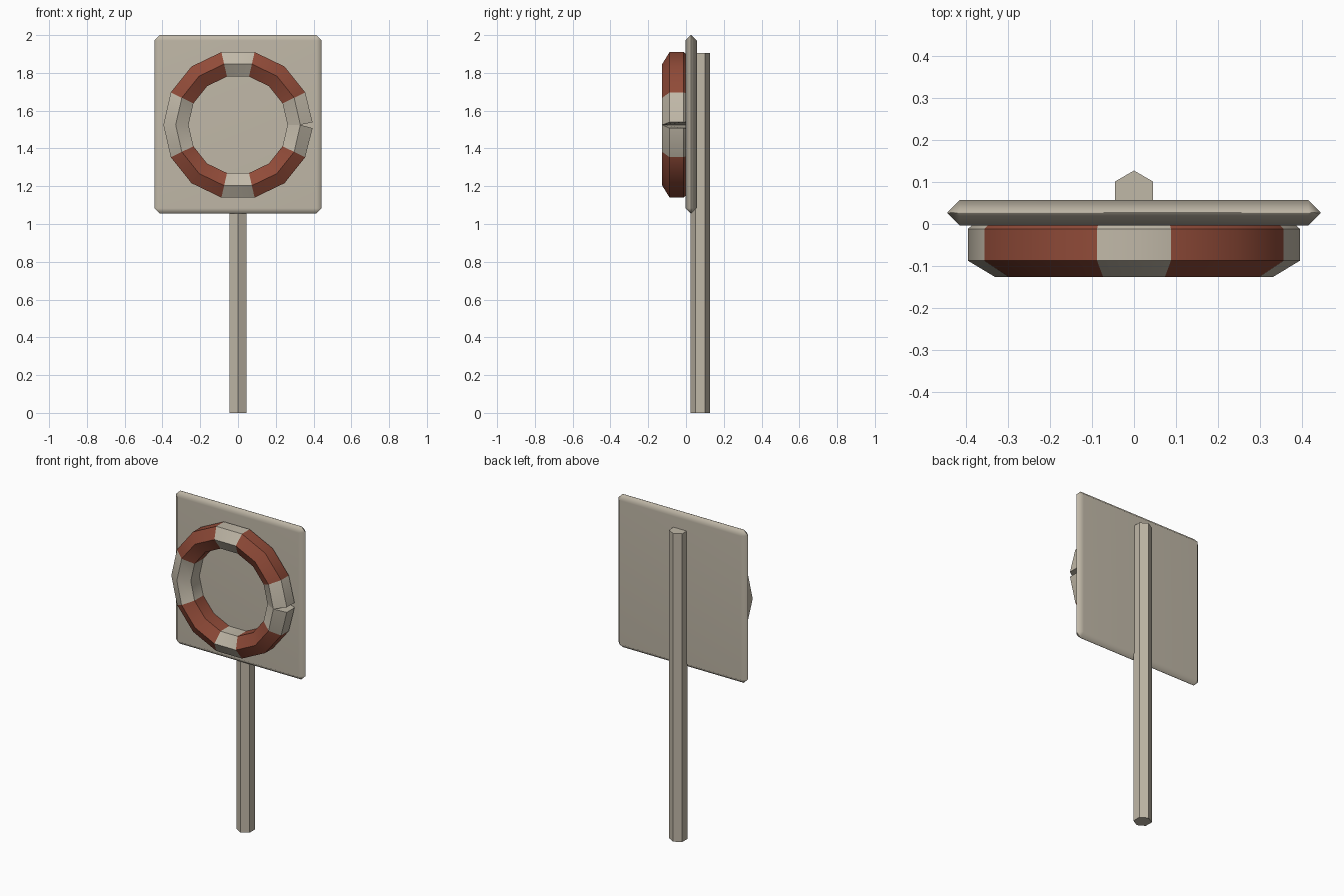
import bpy, bmesh, math
from math import radians, sin, cos, pi

if "Cube" in bpy.data.objects:
    bpy.data.objects.remove(bpy.data.objects["Cube"])


def material(name, rgb):
    m = bpy.data.materials.new(name)
    m.use_nodes = True
    m.diffuse_color = (*rgb, 1)
    m.node_tree.nodes["Principled BSDF"].inputs["Base Color"].default_value = (*rgb, 1)
    return m


cream = material("weathered cream", (0.53, 0.48, 0.39))
red = material("faded red", (0.28, 0.07, 0.04))


def finish(obj, name, mats, angle):
    obj.name = name
    for m in mats:
        obj.data.materials.append(m)
    bpy.ops.object.select_all(action='DESELECT')
    obj.select_set(True)
    bpy.context.view_layer.objects.active = obj
    bpy.ops.object.shade_smooth_by_angle(angle=radians(angle))


# Hexagonal post with corners toward front and back
bpy.ops.mesh.primitive_cylinder_add(vertices=6, radius=0.052, depth=1.905,
                                    location=(0, 0.075, 0.9525))
finish(bpy.context.object, "post", [cream], 20)

# Square backboard with chamfered rim
bpy.ops.mesh.primitive_cube_add(size=1, location=(0, 0.027, 1.5275))
board = bpy.context.object
board.scale = (0.886, 0.06, 0.945)
bpy.ops.object.transform_apply(location=False, rotation=False, scale=True)
bm = bmesh.new()
bm.from_mesh(board.data)
bmesh.ops.bevel(bm, geom=bm.edges[:], offset=0.0285, segments=1, affect='EDGES')
bm.to_mesh(board.data)
bm.free()
finish(board, "backboard", [cream], 60)
weighted = board.modifiers.new("even shading", 'WEIGHTED_NORMAL')
weighted.keep_sharp = True

# Lifebuoy: a profile of (radius, y) swept through 14 segments from the split
SEGMENTS = 14
CENTRE_Z = 1.525
profile = [(0.385, -0.003), (0.395, -0.012), (0.395, -0.087),
           (0.33, -0.126), (0.262, -0.087), (0.262, -0.003)]
bm = bmesh.new()
rings = []
for i in range(SEGMENTS + 1):
    ring = []
    for r, y in profile:
        a = 2 * pi * i / SEGMENTS
        # The two ends gape open on the outer side
        if r > 0.35 and i == 0:
            a += 0.035
        if r > 0.35 and i == SEGMENTS:
            a -= 0.045
        ring.append(bm.verts.new((r * cos(a), y, CENTRE_Z + r * sin(a))))
    rings.append(ring)
count = len(profile)
for i in range(SEGMENTS):
    for j in range(count):
        k = (j + 1) % count
        f = bm.faces.new((rings[i][j], rings[i + 1][j], rings[i + 1][k], rings[i][k]))
        # One cream segment above and below, two at each side, red between
        f.material_index = 1 if i % 7 in (1, 2, 4, 5) else 0
for ring in (rings[0], rings[-1]):
    bm.faces.new(ring)
bmesh.ops.recalc_face_normals(bm, faces=bm.faces[:])
mesh = bpy.data.meshes.new("lifebuoy")
bm.to_mesh(mesh)
bm.free()
buoy = bpy.data.objects.new("lifebuoy", mesh)
bpy.context.collection.objects.link(buoy)
finish(buoy, "lifebuoy", [cream, red], 30)
